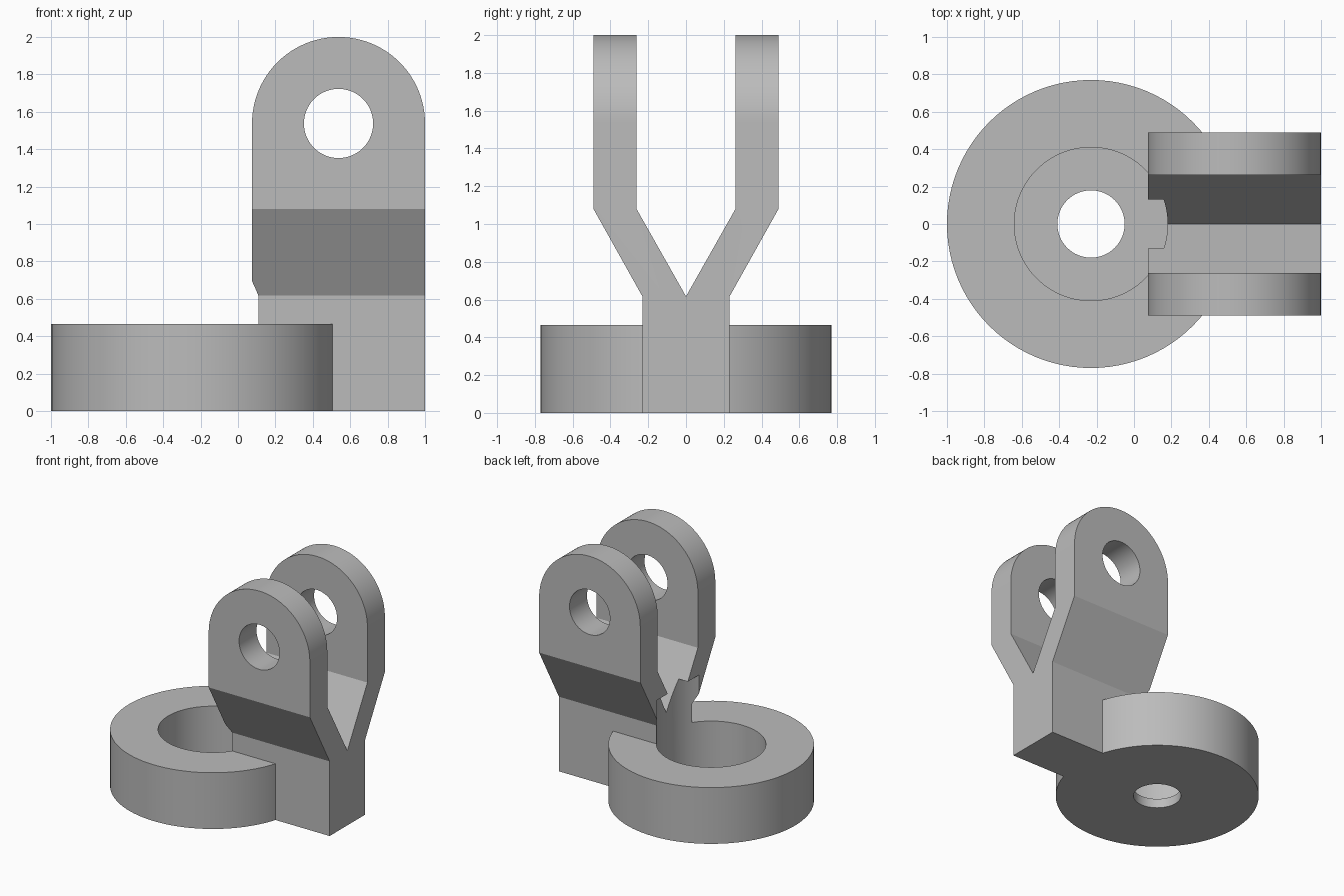
import bpy, bmesh, math
from mathutils import Matrix, Vector

cube = bpy.data.objects.get("Cube")
if cube:
    bpy.data.objects.remove(cube, do_unlink=True)

grey = bpy.data.materials.new("plain grey")
grey.use_nodes = True
colour = (0.5, 0.5, 0.5, 1)
grey.diffuse_color = colour
grey.node_tree.nodes["Principled BSDF"].inputs["Base Color"].default_value = colour


def add_object(name, bm):
    bmesh.ops.recalc_face_normals(bm, faces=bm.faces)
    mesh = bpy.data.meshes.new(name)
    bm.to_mesh(mesh)
    bm.free()
    mesh.materials.append(grey)
    obj = bpy.data.objects.new(name, mesh)
    bpy.context.collection.objects.link(obj)
    return obj


def prism(name, points, direction):
    """Extrude a closed outline along a direction."""
    bm = bmesh.new()
    face = bm.faces.new([bm.verts.new(p) for p in points])
    moved = bmesh.ops.extrude_face_region(bm, geom=[face])["geom"]
    verts = [v for v in moved if isinstance(v, bmesh.types.BMVert)]
    bmesh.ops.translate(bm, vec=Vector(direction), verts=verts)
    return add_object(name, bm)


def cylinder(name, radius, low, high, x, segments=96):
    bm = bmesh.new()
    bmesh.ops.create_cone(bm, cap_ends=True, segments=segments, radius1=radius,
                          radius2=radius, depth=high - low,
                          matrix=Matrix.Translation((x, 0, (low + high) / 2)))
    return add_object(name, bm)


def combine(target, tool, operation):
    """Apply a boolean and remove the tool."""
    tool.hide_render = True
    mod = target.modifiers.new(operation.lower(), "BOOLEAN")
    mod.operation = operation
    mod.solver = "EXACT"
    mod.object = tool
    bpy.context.view_layer.objects.active = target
    bpy.ops.object.modifier_apply(modifier=mod.name)
    bpy.data.objects.remove(tool, do_unlink=True)


# Forked arm: Y-shaped section swept along x
left, right, ring_x = 0.075, 1.0, -0.23
half = [(0.231, 0), (0.231, 0.617), (0.49, 1.08), (0.49, 2.1), (0.262, 2.1), (0.262, 1.08)]
section = half + [(0, 0.617)] + [(-y, z) for y, z in reversed(half)]
fork = prism("clevis_bracket", [(left, y, z) for y, z in section], (right - left, 0, 0))

# Round the tops of both lugs
radius = (right - left) / 2
pin_x, pin_z = left + radius, 2 - radius
steps = 48
arc = [(pin_x + radius * math.cos(math.pi * i / steps),
        pin_z + radius * math.sin(math.pi * i / steps)) for i in range(steps + 1)]
outline = [(left, -0.1), (right, -0.1)] + arc
combine(fork, prism("lug_outline", [(x, -1, z) for x, z in outline], (0, 2, 0)), "INTERSECT")

# Pin hole through both lugs
circle = [(pin_x + 0.185 * math.cos(math.tau * i / 64), -1,
           pin_z + 0.185 * math.sin(math.tau * i / 64)) for i in range(64)]
combine(fork, prism("pin_cutter", circle, (0, 2, 0)), "DIFFERENCE")

# Round base, wide bore that bites into the fork, and small floor hole
combine(fork, cylinder("round_base", 0.77, 0, 0.465, ring_x), "UNION")
combine(fork, cylinder("bore_cutter", 0.41, 0.077, 0.85, ring_x), "DIFFERENCE")
combine(fork, cylinder("floor_hole_cutter", 0.18, -0.1, 0.3, ring_x, 64), "DIFFERENCE")

# Smooth the round walls, keep the edges sharp
bpy.ops.object.select_all(action="DESELECT")
fork.select_set(True)
bpy.context.view_layer.objects.active = fork
bpy.ops.object.shade_smooth_by_angle(angle=math.radians(25))
